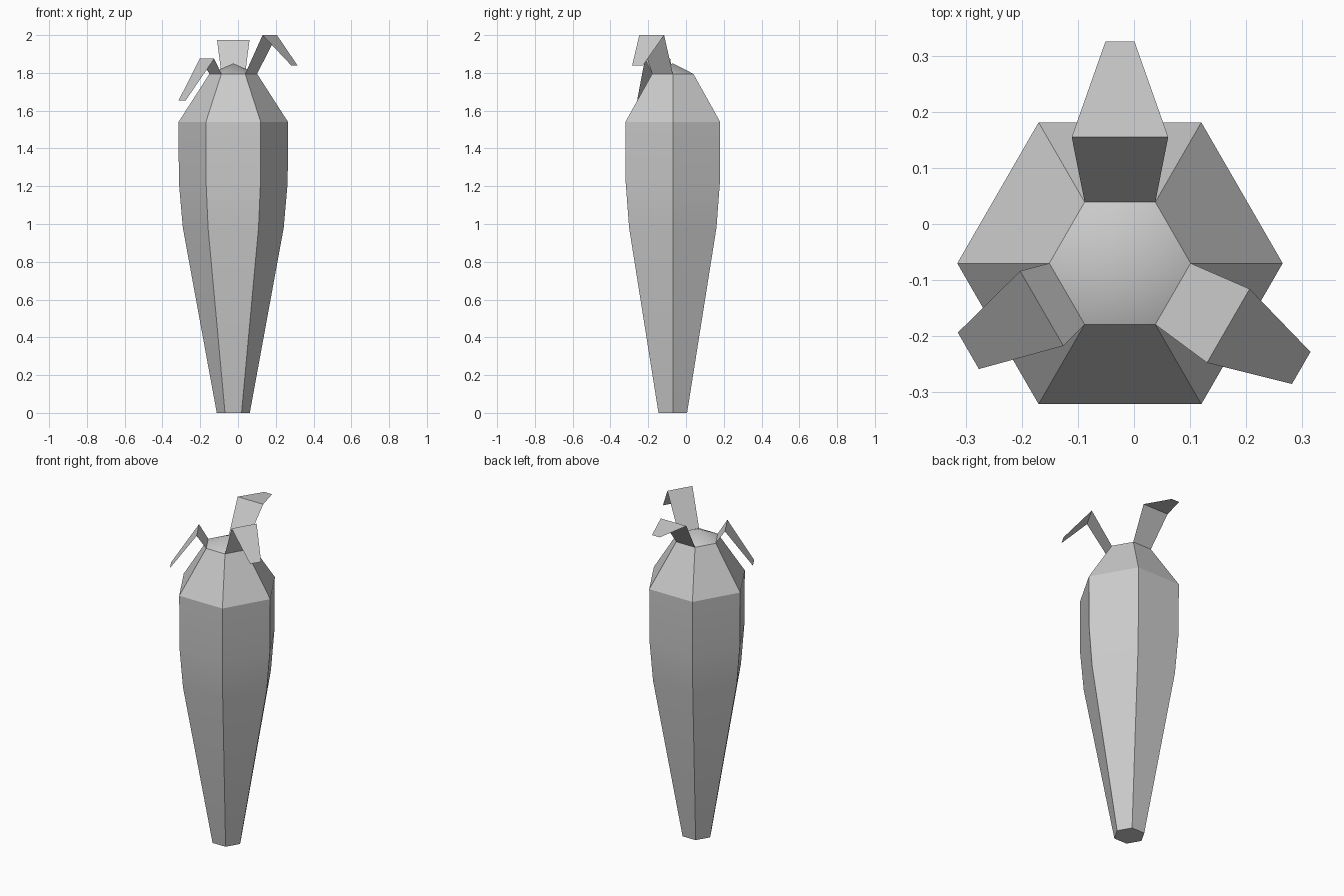
import bpy
import math

if "Cube" in bpy.data.objects:
    bpy.data.objects.remove(bpy.data.objects["Cube"])

CX, CY = -0.025, -0.07          # axis of the root
SIDES = 6


def make_object(name, verts, faces):
    mesh = bpy.data.meshes.new(name)
    mesh.from_pydata(verts, [], faces)
    mesh.update()
    obj = bpy.data.objects.new(name, mesh)
    bpy.context.collection.objects.link(obj)
    return obj


# Tapered six-sided root: (radius, height) from tip to shoulder
profile = [(0.0875, 0), (0.267, 0.98), (0.288, 1.22), (0.29, 1.54), (0.126, 1.795)]
verts = [(CX + r * math.cos(math.tau * i / SIDES),
          CY + r * math.sin(math.tau * i / SIDES), z)
         for r, z in profile for i in range(SIDES)]
faces = [tuple(reversed(range(SIDES)))]
for k in range(len(profile) - 1):
    for i in range(SIDES):
        a, b = k * SIDES + i, k * SIDES + (i + 1) % SIDES
        faces.append((a, b, b + SIDES, a + SIDES))

# Low domed crown closing the top
apex = len(verts)
verts.append((CX, CY, 1.85))
rim = apex - SIDES
faces += [(rim + i, rim + (i + 1) % SIDES, apex) for i in range(SIDES)]
root = make_object("root", verts, faces)
bpy.context.view_layer.objects.active = root
root.select_set(True)
bpy.ops.object.shade_smooth_by_angle(angle=math.radians(28))


# Folded single-sheet leaf growing from one rim edge
def leaf(name, degrees, rows):
    c, s = math.cos(math.radians(degrees)), math.sin(math.radians(degrees))
    pts = [(CX + d * c - w * s, CY + d * s + w * c, z)
           for d, half, z in rows for w in (-half, half)]
    return make_object(name, pts, [(0, 2, 3, 1), (2, 4, 5, 3)])


BASE = (0.109, 0.063, 1.795)    # distance from axis, half width, height
leaf("back_leaf", 90, [BASE, (0.225, 0.086, 1.975), (0.395, 0.026, 1.955)])
leaf("right_leaf", -30, [BASE, (0.223, 0.076, 2.0), (0.373, 0.033, 1.84)])
leaf("left_leaf", 210, [BASE, (0.161, 0.077, 1.875), (0.312, 0.0375, 1.655)])
